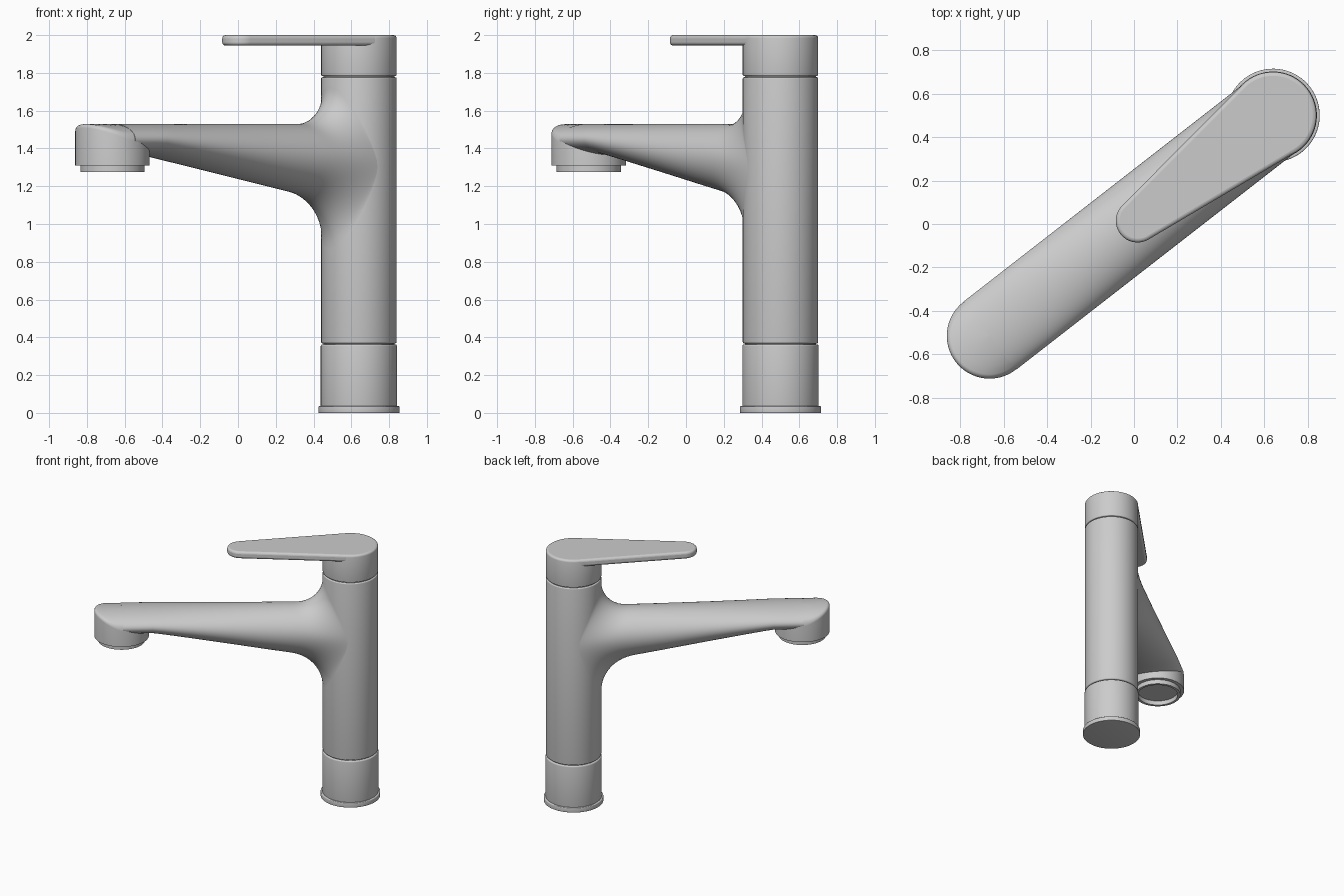
import bpy, bmesh, math
from math import sin, cos, pi, sqrt
from mathutils import Matrix

if "Cube" in bpy.data.objects:
    bpy.data.objects.remove(bpy.data.objects["Cube"])

# Local frame: column axis at origin, spout runs along local +x
ANGLE = pi + math.atan2(1.015, 1.305)
PLACE = Matrix.Translation((0.64, 0.5, 0)) @ Matrix.Rotation(ANGLE, 4, 'Z')
N = 64
REACH, W = 1.653, 0.198   # spout outlet distance, spout half width


def finish(name, bm, angle=35, bevel=0):
    bmesh.ops.remove_doubles(bm, verts=bm.verts, dist=1e-5)
    bmesh.ops.recalc_face_normals(bm, faces=bm.faces)
    me = bpy.data.meshes.new(name)
    bm.to_mesh(me)
    bm.free()
    ob = bpy.data.objects.new(name, me)
    bpy.context.collection.objects.link(ob)
    ob.matrix_world = PLACE
    bpy.ops.object.select_all(action='DESELECT')
    ob.select_set(True)
    bpy.context.view_layer.objects.active = ob
    bpy.ops.object.shade_smooth_by_angle(angle=math.radians(angle))
    if bevel:
        m = ob.modifiers.new("rounded_edges", 'BEVEL')
        m.width, m.segments, m.limit_method = bevel, 4, 'ANGLE'
        m.angle_limit = math.radians(50)
    return ob


def skin(bm, rings):
    """Join consecutive closed rings of points with quads."""
    vs = [[bm.verts.new(p) for p in r] for r in rings]
    for a, b in zip(vs, vs[1:]):
        for i in range(len(a)):
            j = (i + 1) % len(a)
            bm.faces.new((a[i], a[j], b[j], b[i]))
    return vs


def lathe(name, profile, x=0):
    """Revolve (radius, z) points, closing both ends with caps."""
    bm = bmesh.new()
    vs = skin(bm, [[(x + r * cos(2 * pi * i / N), r * sin(2 * pi * i / N), z)
                    for i in range(N)] for r, z in profile])
    bm.faces.new(vs[0])
    bm.faces.new(vs[-1])
    return finish(name, bm)


def drum(r, z0, z1, e0, e1):
    """Cylinder profile with rounded lower (e0) and upper (e1) edges."""
    p = [(r - e0 + e0 * sin(a), z0 + e0 - e0 * cos(a)) for a in (0, pi/8, pi/4, 3*pi/8, pi/2)]
    return p + [(r - e1 + e1 * cos(a), z1 - e1 + e1 * sin(a)) for a in (0, pi/8, pi/4, 3*pi/8, pi/2)]


# Column: flange, base, seams, main body and cap
lathe("base_flange", drum(0.215, 0, 0.036, 0.002, 0.006))
lathe("base_collar", drum(0.202, 0.03, 0.363, 0.002, 0.01))
lathe("seam_core", [(0.188, 0.3), (0.188, 1.85)])
lathe("column", drum(0.2, 0.367, 1.777, 0.01, 0.008))
lathe("handle_cap", drum(0.2, 1.783, 1.999, 0.008, 0.015))


# Spout height profile with fillets where it meets the column
def top(s):
    return 1.53 if s > 0.4 else 1.73 - sqrt(max(0, 0.04 - (0.4 - s) ** 2))


def bottom(s):
    if s < 0.441:
        return 0.873 + sqrt(max(0, 0.09 - (0.5 - s) ** 2))
    return min(1.165 + 0.2 * (s - 0.43), 1.365)


# Spout: elliptical sections, the first one wrapped onto the column
stations = [0.2 + 0.3 * (1 - cos(k / 16 * pi / 2)) for k in range(17)]
stations += [0.5 + (REACH - 0.5) * k / 16 for k in range(1, 17)]
rings = []
for s in stations:
    zc, h = (top(s) + bottom(s)) / 2, (top(s) - bottom(s)) / 2
    f = max(0, 1 - (s - 0.2) / 0.5)
    f = f * f * (3 - 2 * f)
    ring = []
    for i in range(N):
        t = 2 * pi * i / N
        v = W * cos(t)
        ring.append((s - f * (0.2 - sqrt(0.04 - v * v)), v, zc + h * sin(t)))
    rings.append(ring)
bm = bmesh.new()
vs = skin(bm, rings)
bm.faces.new(vs[-1])
finish("spout", bm, 50)

# Spout head: drum whose top follows the curved spout surface
R, E = 0.197, 0.02
radii = [0.003, 0.05, 0.1, 0.14, R - E] + [R - E + E * sin(a * pi / 12) for a in range(1, 7)]
rings = []
for r in radii:
    d = max(0, (r - (R - E)) / E)
    drop = E * (1 - sqrt(max(0, 1 - d * d)))
    ring = []
    for i in range(N):
        c, v = r * cos(2 * pi * i / N), r * sin(2 * pi * i / N)
        zc = (1.529 + bottom(REACH + c)) / 2
        ring.append((REACH + c, v, zc + (1.529 - zc) * sqrt(1 - (v / W) ** 2) - drop))
    rings.append(ring)
for r, z in ((R, 1.31), (0.16, 1.31)):
    rings.append([(REACH + r * cos(2 * pi * i / N), r * sin(2 * pi * i / N), z) for i in range(N)])
bm = bmesh.new()
vs = skin(bm, rings)
bm.faces.new(vs[0])
bm.faces.new(vs[-1])
finish("spout_head", bm, 40)

# Outlet ring, hollow from below
lathe("outlet_ring", [(0.17, 1.315), (0.17, 1.275), (0.15, 1.275), (0.15, 1.312)], REACH)

# Lever: tapered plate tangent to a large and a small circle
L, R1, R2 = 0.79, 0.199, 0.1
a0 = math.acos((R1 - R2) / L)
outline = []
for k in range(33):
    a = a0 + (2 * pi - 2 * a0) * k / 32
    outline.append((R1 * cos(a), R1 * sin(a)))
for k in range(25):
    a = -a0 + 2 * a0 * k / 24
    outline.append((L + R2 * cos(a), R2 * sin(a)))
bm = bmesh.new()
vs = skin(bm, [[(x, y, z) for x, y in outline] for z in (1.945, 2.0)])
bm.faces.new(vs[0])
bm.faces.new(vs[-1])
finish("lever", bm, 35, 0.017)
